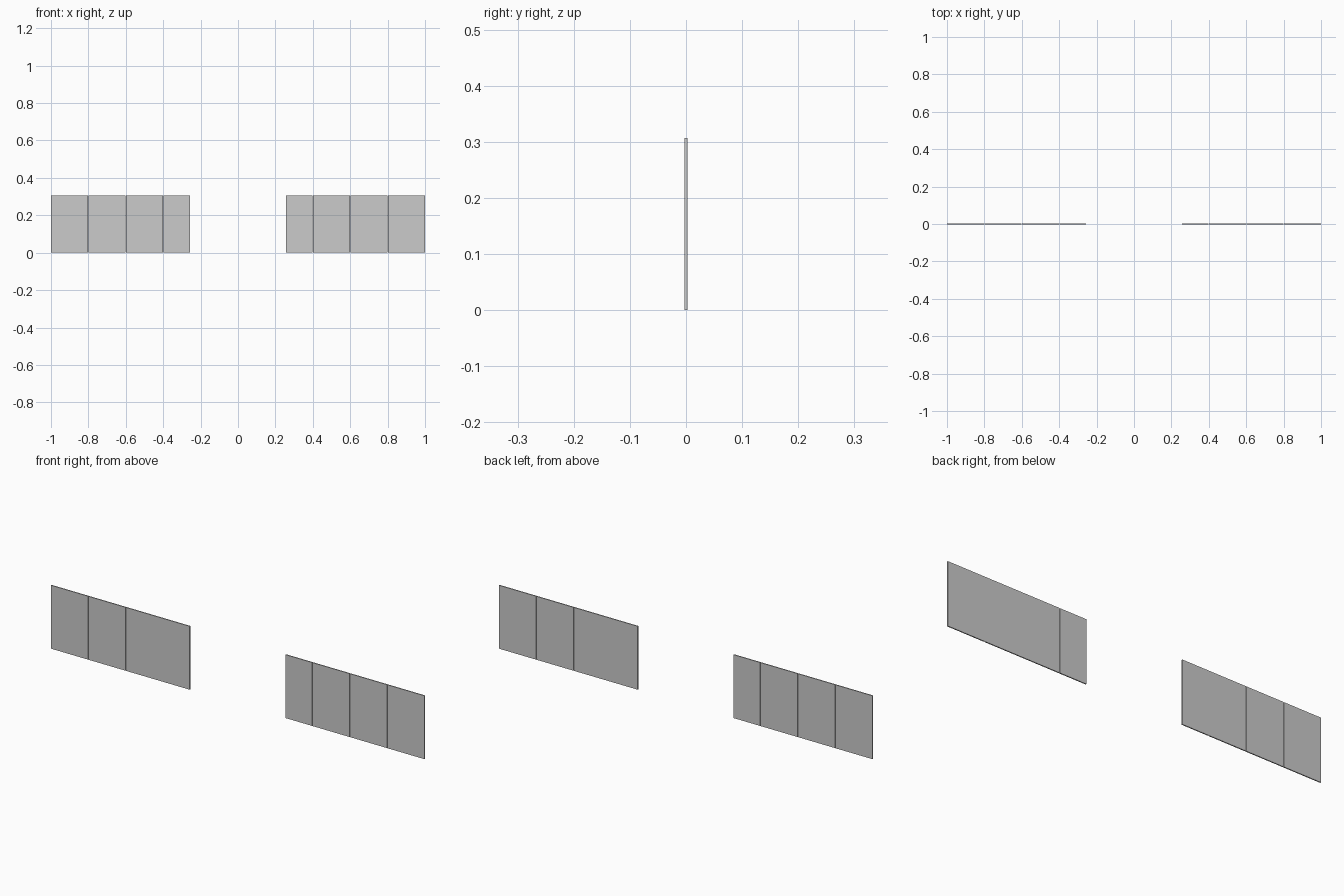
import bpy

if "Cube" in bpy.data.objects:
    bpy.data.objects.remove(bpy.data.objects["Cube"])

HEIGHT, THICK, GAP = 0.307, 0.005, 0.002
# panel seams measured from the centre outward
SEAMS = [0.257, 0.4, 0.6, 0.801, 1.0]


def panel(name, x0, x1):
    bpy.ops.mesh.primitive_cube_add(size=1, location=((x0 + x1) / 2, 0, HEIGHT / 2))
    ob = bpy.context.object
    ob.name = name
    ob.scale = (x1 - x0, THICK, HEIGHT)
    bpy.ops.object.transform_apply(location=False, rotation=False, scale=True)


# two mirrored rows of thin panels, leaving an opening in the middle
for label, side in (("left", -1), ("right", 1)):
    for i in range(len(SEAMS) - 1):
        a = SEAMS[i] + (GAP / 2 if i > 0 else 0)
        b = SEAMS[i + 1] - (GAP / 2 if i < len(SEAMS) - 2 else 0)
        x0, x1 = sorted((side * a, side * b))
        panel(f"{label}_panel_{i + 1}", x0, x1)
